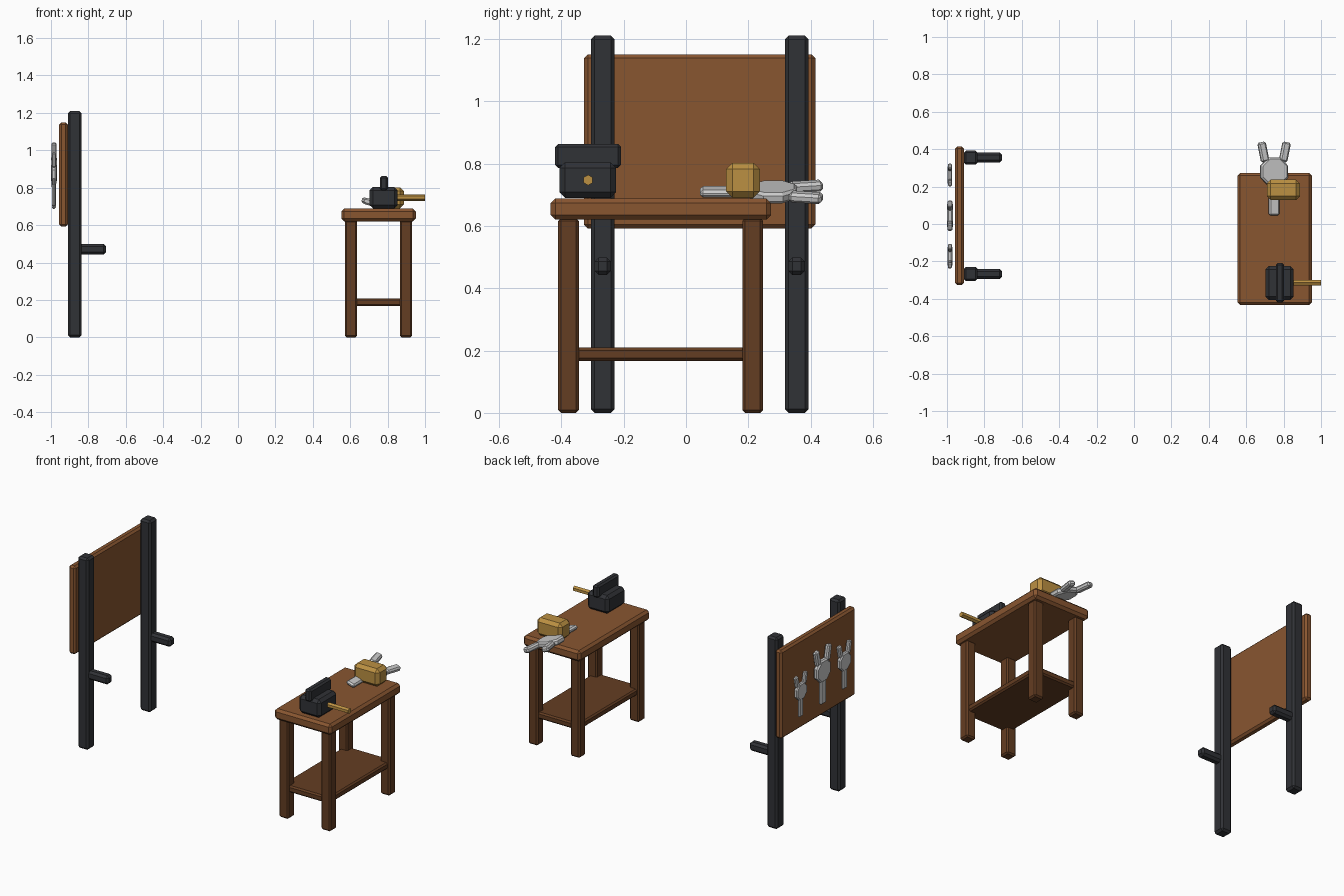
import bpy, bmesh
from math import radians, cos, pi
from mathutils import Matrix

if "Cube" in bpy.data.objects:
    bpy.data.objects.remove(bpy.data.objects["Cube"])


def material(name, rgb):
    m = bpy.data.materials.new(name)
    m.diffuse_color = (*rgb, 1)
    m.use_nodes = True
    m.node_tree.nodes["Principled BSDF"].inputs["Base Color"].default_value = m.diffuse_color
    return m


WOOD = material("wood", (0.25, 0.093, 0.03))
DARK_WOOD = material("dark_wood", (0.127, 0.047, 0.016))
IRON = material("iron", (0.03, 0.032, 0.037))
BRASS = material("brass", (0.5, 0.28, 0.055))


def add_box(bm, center, size, turn=0):
    m = (Matrix.Translation(center) @ Matrix.Rotation(turn, 4, 'Z')
         @ Matrix.Diagonal((*size, 1)))
    bmesh.ops.create_cube(bm, size=1, matrix=m)


def add_prism(bm, center, radius, depth, sides, rot):
    bmesh.ops.create_cone(bm, cap_ends=True, segments=sides, radius1=radius, radius2=radius,
                          depth=depth, matrix=Matrix.Translation(center) @ rot)


def finish(name, bm, mat=None, bevel=0.0):
    mesh = bpy.data.meshes.new(name)
    bm.to_mesh(mesh)
    bm.free()
    if mat:
        mesh.materials.append(mat)
    ob = bpy.data.objects.new(name, mesh)
    bpy.context.collection.objects.link(ob)
    if bevel:
        mod = ob.modifiers.new("bevel", 'BEVEL')
        mod.width, mod.segments = bevel, 1
        mod.limit_method, mod.angle_limit = 'ANGLE', radians(50)
    return ob


def box(name, x, y, z, mat, bevel):
    """Chamfered box given by its (min, max) range on each axis."""
    bm = bmesh.new()
    add_box(bm, [(a + b) / 2 for a, b in (x, y, z)], [b - a for a, b in (x, y, z)])
    return finish(name, bm, mat, bevel)


def wrench(name, location, rotation, scale):
    """Flat wrench: handle along +Y from the origin, octagonal head, two splayed jaws."""
    bm = bmesh.new()
    add_box(bm, (0, 0.1, 0), (0.058, 0.2, 0.026))
    for side in (-1, 1):
        add_box(bm, (side * 0.06, 0.34, 0), (0.044, 0.107, 0.032), -side * radians(12))
    ob = finish(name, bm, None, 0.009)
    head = bmesh.new()
    add_prism(head, (0, 0.235, 0), 0.076 / cos(pi / 8), 0.036, 8,
              Matrix.Rotation(pi / 8, 4, 'Z'))
    head_ob = finish(name + "_head", head, None, 0.009)
    for o in (ob, head_ob):
        o.location, o.rotation_euler, o.scale = location, rotation, (scale,) * 3


# Tool rack: posts with pegs, and the board
for side, y in (("front", -0.267), ("back", 0.355)):
    box(side + "_post", (-0.91, -0.836), (y - 0.038, y + 0.038), (0, 1.21), IRON, 0.012)
    box(side + "_peg", (-0.87, -0.705), (y - 0.027, y + 0.027), (0.443, 0.498), IRON, 0.013)
box("rack_board", (-0.957, -0.91), (-0.327, 0.415), (0.592, 1.15), WOOD, 0.012)

# Wrenches hanging on the rack
for name, y, z, s in (("back", 0.262, 0.69, 0.68), ("middle", 0.045, 0.687, 0.9),
                      ("front", -0.172, 0.70, 0.73)):
    wrench(name + "_hanging_wrench", (-0.984, y, z), (pi / 2, 0, pi / 2), s)

# Workbench: top, legs, shelf
box("bench_top", (0.553, 0.951), (-0.434, 0.273), (0.62, 0.688), WOOD, 0.015)
for xs, x in (("left", 0.604), ("right", 0.898)):
    for ys, y in (("front", -0.377), ("back", 0.214)):
        box(f"{ys}_{xs}_leg", (x - 0.033, x + 0.033), (y - 0.033, y + 0.033),
            (0, 0.625), DARK_WOOD, 0.009)
box("bench_shelf", (0.585, 0.917), (-0.398, 0.235), (0.167, 0.209), DARK_WOOD, 0.009)

# Vise: body, upper jaw, handle rod
box("vise_body", (0.703, 0.854), (-0.406, -0.224), (0.69, 0.804), IRON, 0.018)
box("vise_jaw", (0.758, 0.801), (-0.42, -0.208), (0.786, 0.863), IRON, 0.01)
rod = bmesh.new()
add_prism(rod, (0.9, -0.314, 0.747), 0.017, 0.2, 6,
          Matrix.Rotation(pi / 2, 4, 'Y') @ Matrix.Rotation(pi / 2, 4, 'Z'))
finish("vise_rod", rod, BRASS)

# Loose items on the bench
box("brass_block", (0.71, 0.887), (0.129, 0.237), (0.69, 0.802), BRASS, 0.02)
wrench("bench_wrench", (0.749, 0.045, 0.709), (0, radians(17), 0), 1.0)
